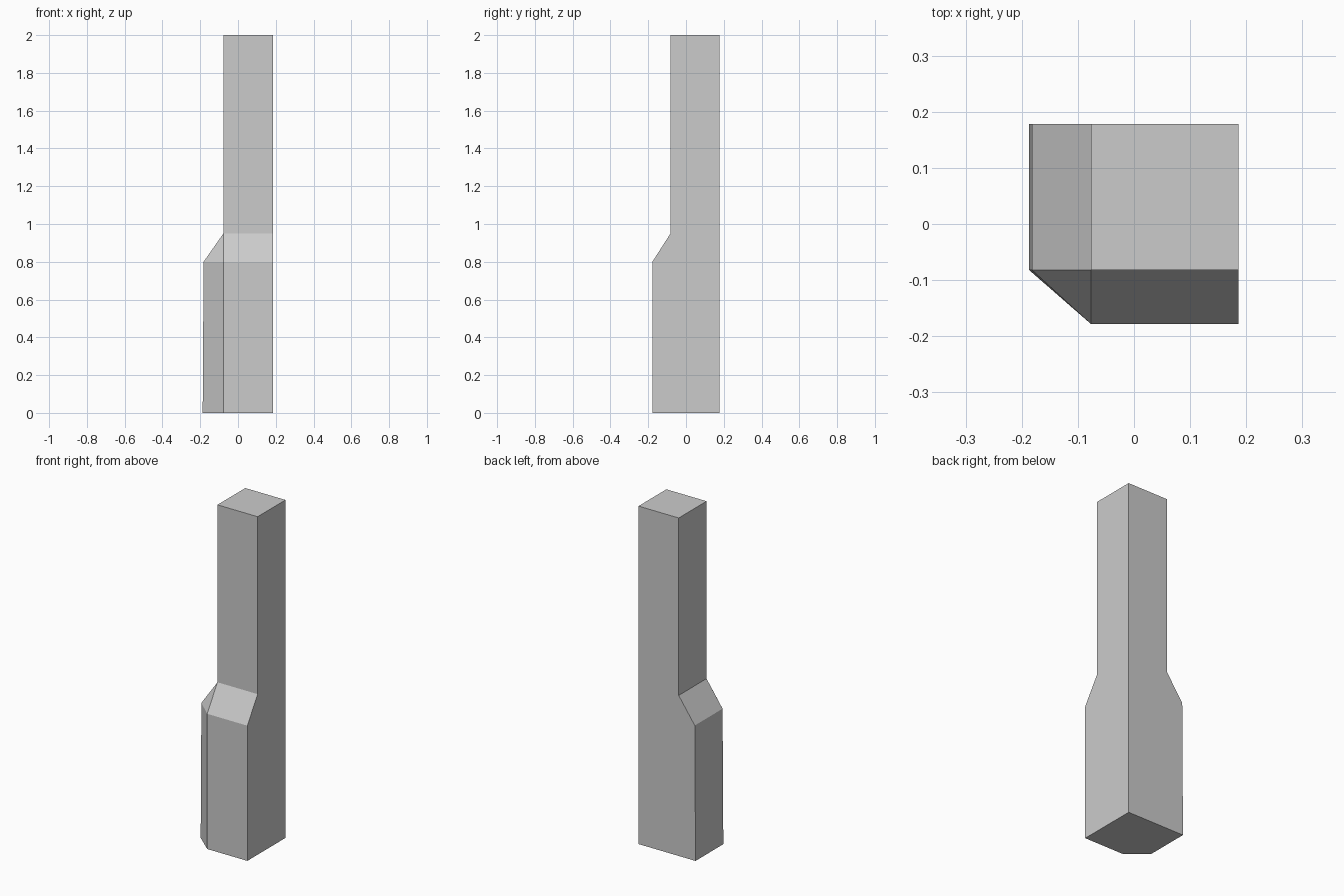
import bpy
import bmesh

if "Cube" in bpy.data.objects:
    bpy.data.objects.remove(bpy.data.objects["Cube"])

R, B = 0.186, 0.178          # half width, half depth
NX, NY = -0.077, -0.082      # left and front sides of the slim upper post


def section(left, neck):
    """Five-point cross-section; the cut corner collapses to a point at the neck."""
    if neck:
        return [(R, NY), (R, B), (NX, B), (NX, NY), (NX, NY)]
    return [(R, -B), (R, B), (left, B), (left, NY), (NX, -B)]


# Levels: wide base, shoulder, neck, top
levels = [(0.0, -0.187, False), (0.8, -0.182, False),
          (0.95, 0, True), (2.0, 0, True)]

bm = bmesh.new()
rings = [[bm.verts.new((x, y, z)) for x, y in section(left, neck)]
         for z, left, neck in levels]

# Sides between levels, then end caps
for low, high in zip(rings, rings[1:]):
    for i in range(5):
        j = (i + 1) % 5
        bm.faces.new((low[i], low[j], high[j], high[i]))
bm.faces.new(rings[0][::-1])
bm.faces.new(rings[-1])

# Merge the collapsed corner and tidy flat sides
bmesh.ops.remove_doubles(bm, verts=bm.verts[:], dist=0.0005)
bmesh.ops.dissolve_limit(bm, angle_limit=0.002, verts=bm.verts[:], edges=bm.edges[:])
bmesh.ops.recalc_face_normals(bm, faces=bm.faces[:])

mesh = bpy.data.meshes.new("corner_pillar")
bm.to_mesh(mesh)
bm.free()
pillar = bpy.data.objects.new("corner_pillar", mesh)
bpy.context.collection.objects.link(pillar)
